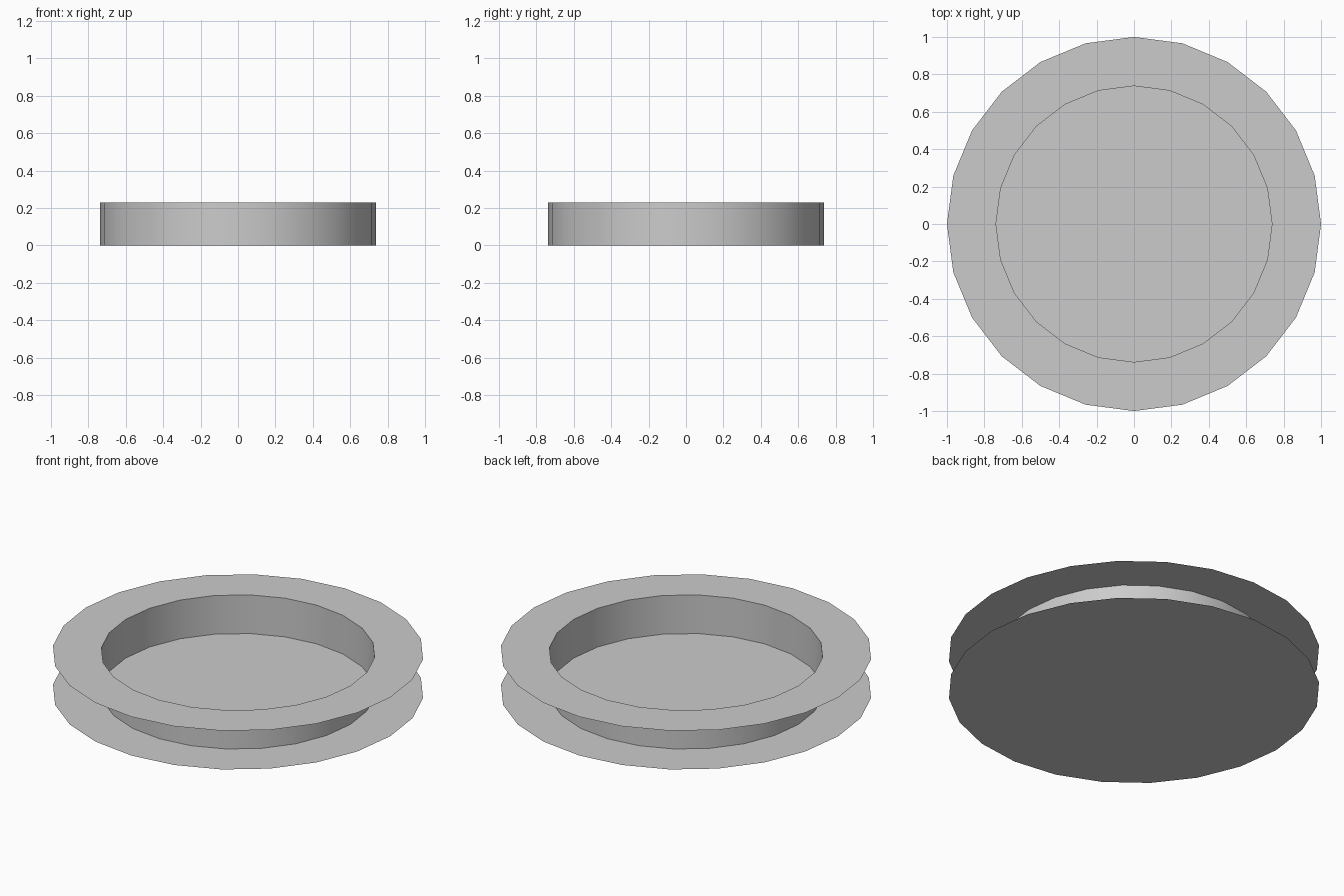
import bpy, bmesh
from math import cos, sin, tau

if "Cube" in bpy.data.objects:
    bpy.data.objects.remove(bpy.data.objects["Cube"])

SIDES = 24
OUTER, INNER, HEIGHT = 1.0, 0.738, 0.23


def ring(bm, radius, z):
    return [bm.verts.new((radius * cos(tau * i / SIDES), radius * sin(tau * i / SIDES), z))
            for i in range(SIDES)]


def bridge(bm, a, b, smooth=False):
    for i in range(SIDES):
        j = (i + 1) % SIDES
        bm.faces.new((a[i], a[j], b[j], b[i])).smooth = smooth


def finish(bm, name):
    mesh = bpy.data.meshes.new(name)
    bm.to_mesh(mesh)
    bm.free()
    obj = bpy.data.objects.new(name, mesh)
    bpy.context.collection.objects.link(obj)


# Base disc: a single thin sheet on the ground
bm = bmesh.new()
bm.faces.new(ring(bm, OUTER, 0))
finish(bm, "base_disc")

# Round wall: open, smooth-shaded band
bm = bmesh.new()
bridge(bm, ring(bm, INNER, 0), ring(bm, INNER, HEIGHT), smooth=True)
finish(bm, "round_wall")

# Top rim: thin flat ring overhanging the wall
bm = bmesh.new()
bridge(bm, ring(bm, OUTER, HEIGHT), ring(bm, INNER, HEIGHT))
finish(bm, "top_rim")
